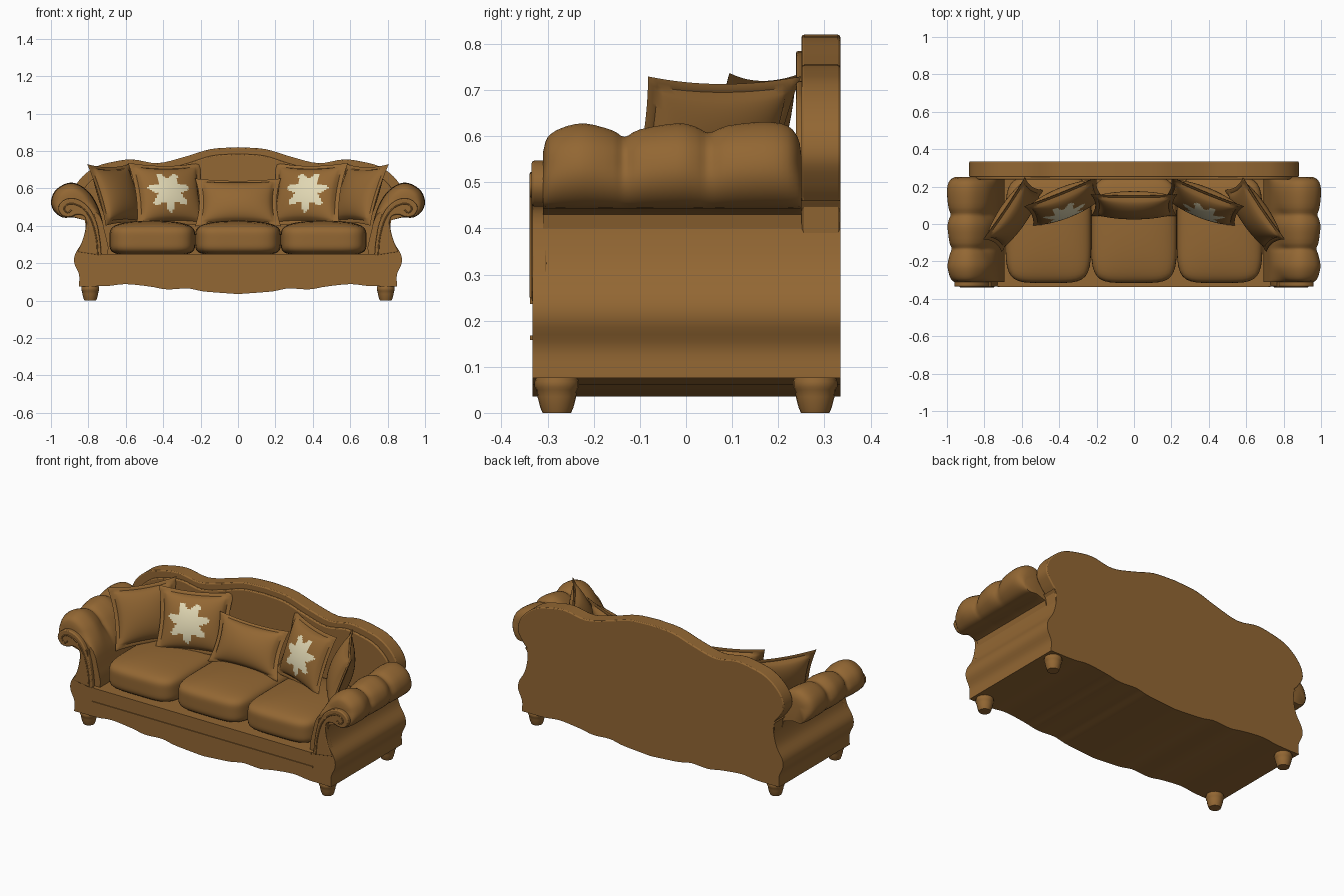
import bpy, bmesh, math
from mathutils import Matrix, Vector

if "Cube" in bpy.data.objects:
    bpy.data.objects.remove(bpy.data.objects["Cube"])


def material(name, rgb):
    m = bpy.data.materials.new(name)
    m.use_nodes = True
    m.diffuse_color = (*rgb, 1)
    m.node_tree.nodes["Principled BSDF"].inputs["Base Color"].default_value = (*rgb, 1)
    return m


LEATHER = material("brown leather", (0.29, 0.135, 0.033))
CREAM = material("cream patch", (0.75, 0.68, 0.45))


def finish(name, bm, angle=40, bevel=0):
    bmesh.ops.recalc_face_normals(bm, faces=bm.faces)
    mesh = bpy.data.meshes.new(name)
    bm.to_mesh(mesh)
    bm.free()
    mesh.materials.append(LEATHER)
    mesh.materials.append(CREAM)
    ob = bpy.data.objects.new(name, mesh)
    bpy.context.collection.objects.link(ob)
    bpy.ops.object.select_all(action='DESELECT')
    ob.select_set(True)
    bpy.context.view_layer.objects.active = ob
    bpy.ops.object.shade_smooth_by_angle(angle=math.radians(angle))
    if bevel:
        mod = ob.modifiers.new("soft edge", 'BEVEL')
        mod.width, mod.segments = bevel, 2
        mod.limit_method, mod.angle_limit = 'ANGLE', math.radians(50)
    return ob


def smooth(pts, steps=4):
    """Catmull-Rom curve through the points, ends kept."""
    p = [Vector(q) for q in pts]
    p = [p[0] * 2 - p[1]] + p + [p[-1] * 2 - p[-2]]
    out = []
    for a, b, c, d in zip(p, p[1:], p[2:], p[3:]):
        for k in range(steps):
            t = k / steps
            out.append(0.5 * (2 * b + (c - a) * t + (2 * a - 5 * b + 4 * c - d) * t * t
                              + (3 * b - a - 3 * c + d) * t ** 3))
    return out + [p[-2]]


def mirrored(half):
    return half + [Vector((-q.x, q.y)) for q in reversed(half) if abs(q.x) > 1e-4]


def extrude(name, outline, y0, y1, bevel=0):
    bm = bmesh.new()
    face = bm.faces.new([bm.verts.new((q[0], y0, q[1])) for q in outline])
    new = bmesh.ops.extrude_face_region(bm, geom=[face])["geom"]
    verts = [v for v in new if isinstance(v, bmesh.types.BMVert)]
    bmesh.ops.translate(bm, verts=verts, vec=(0, y1 - y0, 0))
    return finish(name, bm, 35, bevel)


def loft(name, rings):
    bm = bmesh.new()
    loops = [[bm.verts.new(q) for q in ring] for ring in rings]
    n = len(loops[0])
    for a, b in zip(loops, loops[1:]):
        for i in range(n):
            bm.faces.new((a[i], a[(i + 1) % n], b[(i + 1) % n], b[i]))
    bm.faces.new(loops[0])
    bm.faces.new(loops[-1])
    return finish(name, bm, 50)


# Base with wavy skirt and curved sides
skirt = smooth([(0, 0.035), (0.1, 0.042), (0.19, 0.05), (0.27, 0.065), (0.38, 0.06),
                (0.47, 0.075), (0.6, 0.088), (0.7, 0.078), (0.85, 0.076)])
side = smooth([(0.85, 0.08), (0.85, 0.14), (0.875, 0.2), (0.87, 0.25), (0.835, 0.31),
               (0.818, 0.37), (0.812, 0.43), (0.83, 0.46)])
deck = [Vector(q) for q in ((0.765, 0.46), (0.735, 0.25))]
extrude("base", mirrored(skirt + side + deck), -0.333, 0.335)

# Serpentine back and its padded face
crest = smooth([(0.82, 0.46), (0.85, 0.495), (0.88, 0.55), (0.87, 0.61), (0.83, 0.665),
                (0.77, 0.71), (0.7, 0.735), (0.57, 0.755), (0.43, 0.735), (0.28, 0.77),
                (0.145, 0.81), (0, 0.82)])
extrude("back", mirrored([Vector((0.8, 0.2))] + crest), 0.25, 0.335, 0.006)
pad = [Vector((q.x * 0.96, q.y - 0.035)) for q in crest]
extrude("back_padding", mirrored([Vector((0.76, 0.2))] + pad), 0.238, 0.26, 0.006)

# Apron welts
extrude("apron_welt", [(-0.73, 0.158), (0.73, 0.158), (0.73, 0.168), (-0.73, 0.168)], -0.338, -0.33)
extrude("deck_welt", [(-0.72, 0.236), (0.72, 0.236), (0.72, 0.25), (-0.72, 0.25)], -0.338, -0.31)

# Arms: tufted roll, scrolled front facing
arm_section = smooth([(0.88, 0.445), (0.94, 0.445), (0.985, 0.48), (1.0, 0.53), (0.98, 0.585),
                      (0.93, 0.622), (0.88, 0.63), (0.83, 0.608), (0.78, 0.56), (0.74, 0.48),
                      (0.715, 0.38), (0.695, 0.25), (0.79, 0.24), (0.805, 0.36), (0.82, 0.43)], 3)
arm_tops = smooth([(-0.31, 0.565), (-0.3, 0.597), (-0.27, 0.617), (-0.22, 0.627), (-0.16, 0.612),
                   (-0.133, 0.598), (-0.1, 0.614), (-0.02, 0.627), (0.02, 0.62), (0.05, 0.607),
                   (0.09, 0.622), (0.17, 0.63), (0.22, 0.622), (0.243, 0.595), (0.25, 0.56)], 3)
facing = smooth([(0.73, 0.24), (0.737, 0.32), (0.757, 0.42), (0.8, 0.5), (0.855, 0.54),
                 (0.91, 0.545), (0.95, 0.52), (0.96, 0.485), (0.935, 0.452), (0.895, 0.448),
                 (0.86, 0.46), (0.825, 0.452), (0.812, 0.42), (0.82, 0.36), (0.84, 0.3), (0.86, 0.26)])
CENTRE = Vector((0.89, 0.53))
for s, label in ((1, "left"), (-1, "right")):
    rings = []
    for y, top in arm_tops:
        scale = (top - 0.53) * 10
        ring = []
        for q in arm_section:
            w = min(1, max(0, (q.y - 0.44) * 10))
            r = CENTRE + (q - CENTRE) * (1 + (scale - 1) * w)
            ring.append((s * r.x, y, r.y))
        rings.append(ring)
    loft(label + "_arm_roll", rings)
    extrude(label + "_arm_facing", [(s * q.x, q.y) for q in facing], -0.335, -0.3, 0.006)
    # Raised scroll line on the facing
    cu = bpy.data.curves.new(label + "_scroll_piping", 'CURVE')
    cu.dimensions, cu.bevel_depth, cu.bevel_resolution = '3D', 0.004, 1
    line = smooth([(0.75, 0.25), (0.757, 0.33), (0.78, 0.42), (0.82, 0.485), (0.87, 0.515),
                   (0.91, 0.515), (0.93, 0.49), (0.91, 0.47), (0.89, 0.485)])
    sp = cu.splines.new('POLY')
    sp.points.add(len(line) - 1)
    for pt, q in zip(sp.points, line):
        pt.co = (s * q.x, -0.335, q.y, 1)
    cu.materials.append(LEATHER)
    bpy.context.collection.objects.link(bpy.data.objects.new(cu.name, cu))

    # Turned feet
    for y, end in ((-0.28, "front"), (0.28, "back")):
        prof = [(0.031, 0), (0.036, 0.012), (0.042, 0.035), (0.044, 0.05), (0.048, 0.056),
                (0.048, 0.068), (0.042, 0.085)]
        loft(f"{label}_{end}_foot",
             [[(s * 0.79 + r * math.cos(k * math.pi / 10), y + r * math.sin(k * math.pi / 10), z)
               for k in range(20)] for r, z in prof])


# Seat cushions
def cushion(name, x):
    bm = bmesh.new()
    bmesh.ops.create_cube(bm, size=2)
    bmesh.ops.subdivide_edges(bm, edges=bm.edges, cuts=13, use_grid_fill=True)
    for v in bm.verts:
        c = v.co
        c /= sum(abs(k) ** 5 for k in c) ** 0.2
        crown = 0.02 * (1 - c.x ** 2) * (1 - c.y ** 2) if c.z > 0 else 0
        v.co = (x + c.x * 0.229, -0.03 + c.y * 0.285, 0.325 + c.z * 0.083 + crown * c.z)
    finish(name, bm, 60)


for name, x in (("left", 0.458), ("middle", 0), ("right", -0.458)):
    cushion(name + "_seat_cushion", x)


# Throw pillows with a flat flange, pinched sides and an optional patch
def pillow(name, loc, size, depth, turn, lean, patch=None):
    n = 36
    bm = bmesh.new()
    mat = (Matrix.Translation(loc) @ Matrix.Rotation(math.radians(turn), 4, 'Z')
           @ Matrix.Rotation(math.radians(-lean), 4, 'X'))
    for front in (-1, 1):
        grid = []
        for i in range(n + 1):
            for j in range(n + 1):
                u, v = 2 * i / n - 1, 2 * j / n - 1
                a, b = max(0, 1 - (u / 0.88) ** 2), max(0, 1 - (v / 0.88) ** 2)
                edge = 0 if max(abs(u), abs(v)) > 0.999 else 0.005
                grid.append(bm.verts.new((size[0] * u * (1 - 0.1 * (1 - v * v)),
                                          front * (edge + depth * (a * b) ** 0.5),
                                          size[1] * v * (1 - 0.1 * (1 - u * u)))))
        for i in range(n):
            for j in range(n):
                k = i * (n + 1) + j
                f = bm.faces.new((grid[k], grid[k + 1], grid[k + n + 2], grid[k + n + 1]))
                if patch is not None and front < 0:
                    c = f.calc_center_median()
                    dx, dz = c.x - patch, c.z
                    if math.hypot(dx, dz) < 0.092 + 0.024 * math.sin(7 * math.atan2(dz, dx)):
                        f.material_index = 1
    bmesh.ops.remove_doubles(bm, verts=bm.verts, dist=0.0002)
    bm.transform(mat)
    finish(name, bm, 50)


pillow("middle_pillow", (0, 0.1, 0.525), (0.23, 0.14), 0.06, 0, 24)
for s, label in ((1, "left"), (-1, "right")):
    pillow(label + "_patched_pillow", (s * 0.37, 0.115, 0.565), (0.21, 0.183), 0.065,
           -s * 22, 20, s * 0.02)
    pillow(label + "_corner_pillow", (s * 0.645, 0.05, 0.565), (0.2, 0.175), 0.06, -s * 56, 20)
